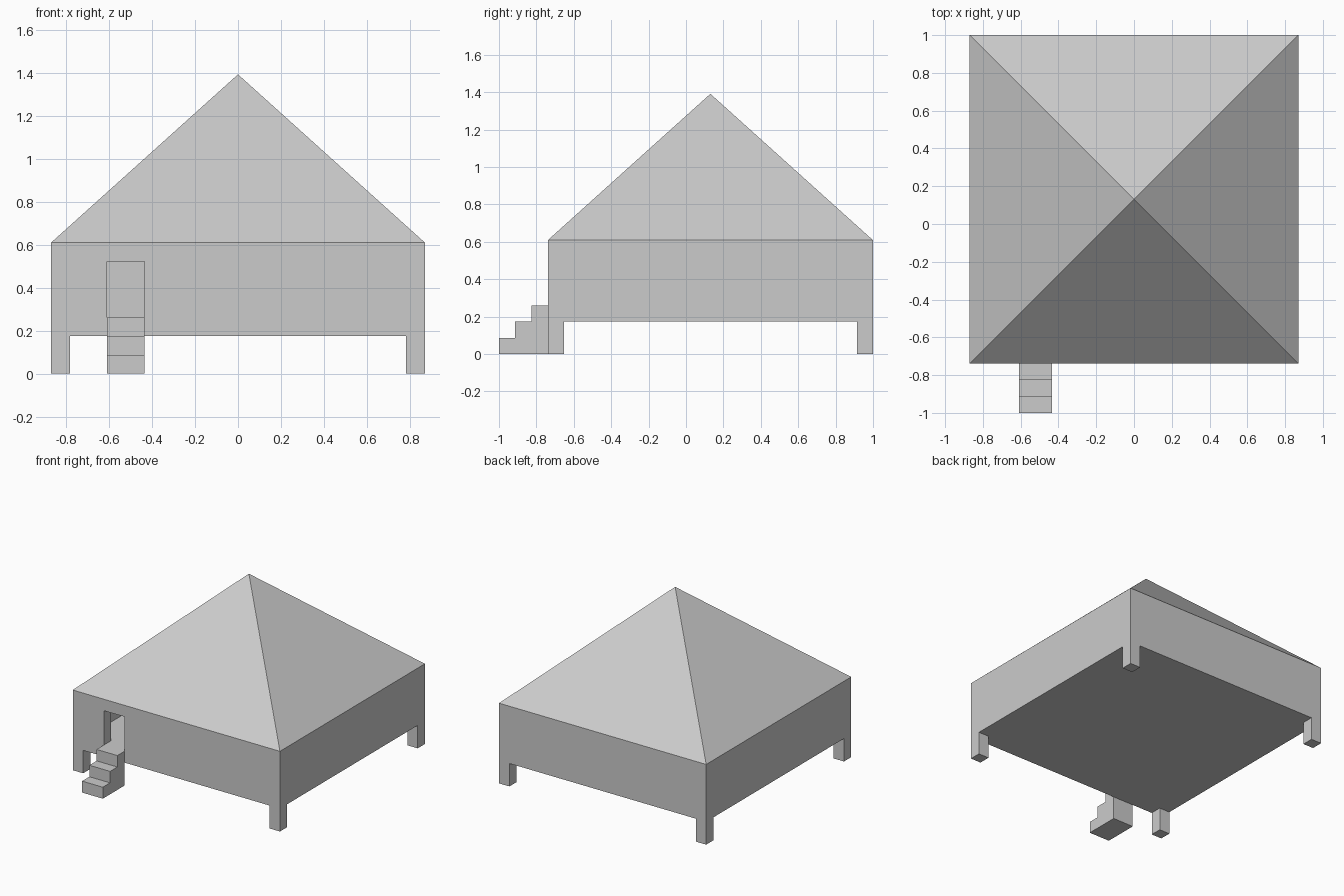
import bpy, bmesh, math
from mathutils import Matrix

if "Cube" in bpy.data.objects:
    bpy.data.objects.remove(bpy.data.objects["Cube"])

U = 2 / 23          # base module: wall thickness, leg width and step height
CY = 1.5 * U        # the house sits back to leave room for the stairs


def add_object(name, bm):
    bmesh.ops.recalc_face_normals(bm, faces=bm.faces)
    mesh = bpy.data.meshes.new(name)
    bm.to_mesh(mesh)
    bm.free()
    obj = bpy.data.objects.new(name, mesh)
    bpy.context.collection.objects.link(obj)
    return obj


def box(name, x, y, z):
    """Box from (min, max) ranges in modules, relative to the house centre."""
    bm = bmesh.new()
    size = [(r[1] - r[0]) * U for r in (x, y, z)]
    mid = [(r[1] + r[0]) / 2 * U for r in (x, y, z)]
    mid[1] += CY
    bmesh.ops.create_cube(bm, size=1, matrix=Matrix.Translation(mid) @ Matrix.Diagonal((*size, 1)))
    return add_object(name, bm)


def cut(target, cutter):
    mod = target.modifiers.new("cut", "BOOLEAN")
    mod.operation = "DIFFERENCE"
    mod.solver = "EXACT"
    mod.object = cutter
    cutter.hide_render = True
    cutter.hide_set(True)
    cutter.display_type = "WIRE"


# Hollow walls with a floor, open at the doorway
walls = box("walls_and_floor", (-10, 10), (-10, 10), (2, 7))
cut(walls, box("room_cutter", (-9, 9), (-9, 9), (3, 7.5)))
cut(walls, box("door_cutter", (-7, -5), (-10.5, -8.5), (3, 6)))

# Corner legs
for sx, side in ((-1, "left"), (1, "right")):
    for sy, end in ((-1, "front"), (1, "back")):
        box(f"{end}_{side}_leg", sorted((9 * sx, 10 * sx)), sorted((9 * sy, 10 * sy)), (0, 2))

# Pyramid roof
bm = bmesh.new()
bmesh.ops.create_cone(bm, cap_ends=True, segments=4, radius1=10 * U * math.sqrt(2), radius2=0,
                      depth=9 * U,
                      matrix=Matrix.Translation((0, CY, 11.5 * U)) @ Matrix.Rotation(math.pi / 4, 4, "Z"))
bmesh.ops.remove_doubles(bm, verts=bm.verts, dist=1e-5)
add_object("roof", bm)

# Stairs: stepped side profile extruded across the door width
profile = [(-13, 0)]
for i in range(3):
    profile += [(-13 + i, i + 1), (-12 + i, i + 1)]
profile.append((-10, 0))
bm = bmesh.new()
face = bm.faces.new([bm.verts.new((-7 * U, y * U + CY, z * U)) for y, z in profile])
side = bmesh.ops.extrude_face_region(bm, geom=[face], use_keep_orig=True)["geom"]
bmesh.ops.translate(bm, verts=[v for v in side if isinstance(v, bmesh.types.BMVert)], vec=(2 * U, 0, 0))
add_object("stairs", bm)
